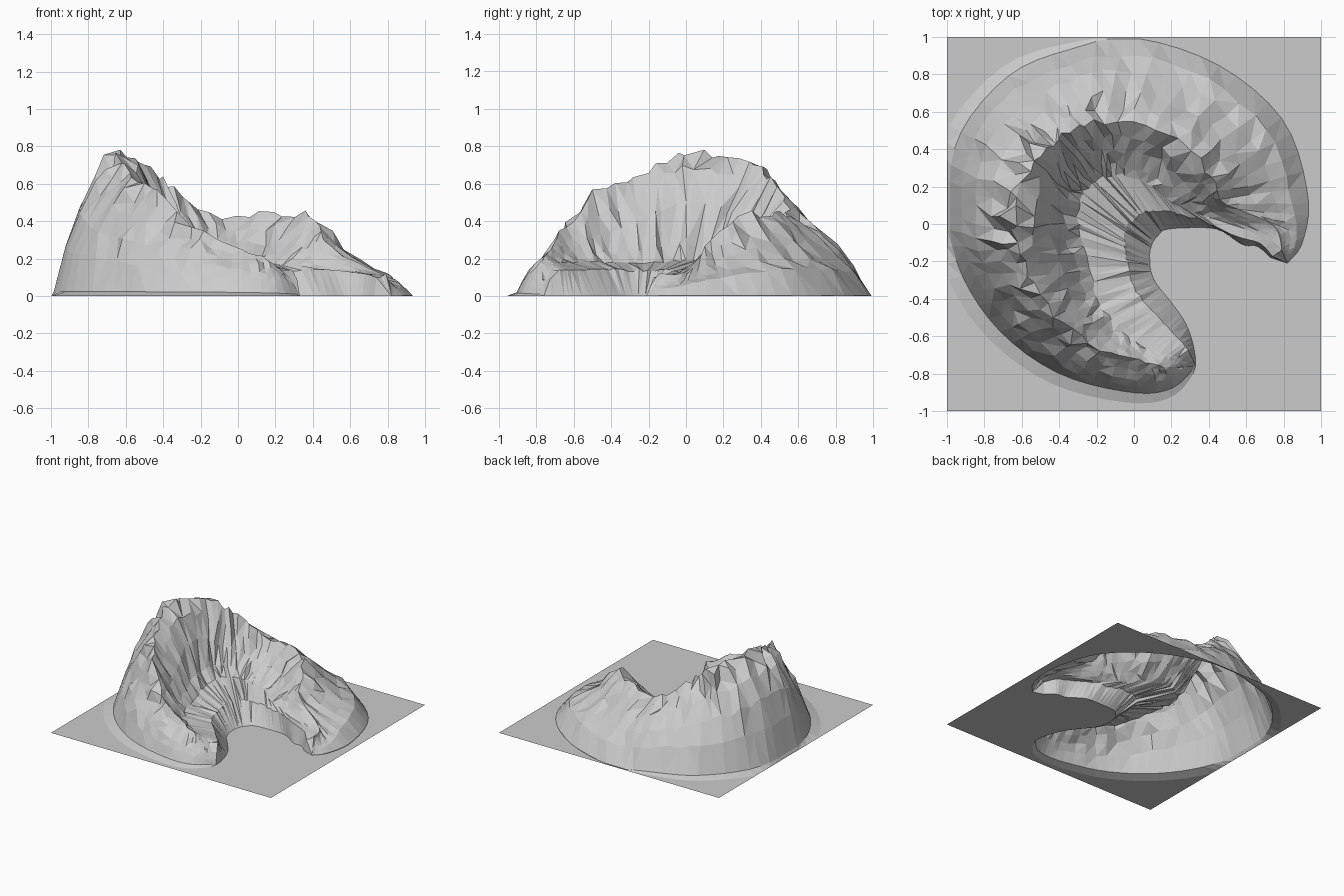
import bpy, bmesh, random, math
from mathutils import Vector

if "Cube" in bpy.data.objects:
    bpy.data.objects.remove(bpy.data.objects["Cube"])

random.seed(11)

# Rails run along the crescent, from the front-left arm tip round to the right arm tip
foot = [(.33, -.76), (.2, -.88), (-.02, -.9), (-.4, -.8), (-.72, -.57), (-.93, -.25),
        (-.995, .1), (-.93, .48), (-.66, .8), (-.32, .94), (0, .995), (.45, .85),
        (.8, .55), (.93, .15), (.9, -.1), (.82, -.21)]
shore = [(.33, -.72), (.31, -.62), (.27, -.52), (.2, -.42), (.12, -.32), (.09, -.25),
         (.085, -.2), (.085, -.15), (.1, -.1), (.13, -.06), (.17, -.03), (.3, -.02),
         (.45, -.03), (.58, -.11), (.66, -.12), (.73, -.18)]
crest = [(.26, -.76, .1), (.15, -.76, .2), (0, -.72, .25), (-.23, -.65, .37),
         (-.44, -.48, .55), (-.57, -.25, .65), (-.64, -.02, .76), (-.57, .28, .74),
         (-.45, .42, .66), (-.33, .51, .56), (-.1, .55, .43), (.17, .49, .44),
         (.4, .28, .43), (.47, .12, .28), (.74, 0, .13), (.79, -.14, .12)]
basin = [(.29, -.74, .09), (.2, -.7, .16), (.05, -.66, .18), (-.08, -.55, .18),
         (-.18, -.42, .18), (-.24, -.25, .18), (-.29, -.05, .19), (-.3, .1, .2),
         (-.25, .2, .2), (-.15, .25, .2), (-.05, .26, .19), (.1, .2, .18),
         (.25, .09, .17), (.43, .03, .14), (.69, -.07, .12), (.76, -.16, .1)]


def sample(rail, t):
    """Point on a smooth curve through the rail, t in 0..1."""
    p = [Vector((*q, 0)[:3]) for q in rail]
    s = t * (len(p) - 1)
    i = min(int(s), len(p) - 2)
    u = s - i
    a, b, c, d = (p[max(0, min(len(p) - 1, i + k))] for k in (-1, 0, 1, 2))
    return .5 * (2 * b + (c - a) * u + (2 * a - 5 * b + 4 * c - d) * u * u
                 + (3 * b - a - 3 * c + d) * u ** 3)


def bump(s, a, b, power=.5):
    """Smooth weight, 1 midway between stations a and b and 0 outside."""
    return math.sin(math.pi * (s - a) / (b - a)) ** power if a < s < b else 0


def rough(p, xy, z, scale):
    r = random.uniform
    return p + Vector((r(-xy, xy), r(-xy, xy), r(-z, z))) * scale


def blend(a, b, f, h):
    """Mix in plan by f and in height by h."""
    p = a.lerp(b, f)
    p.z = a.z + (b.z - a.z) * h
    return p


def make_object(name, bm):
    bmesh.ops.recalc_face_normals(bm, faces=bm.faces)
    if sum(f.normal.z * f.calc_area() for f in bm.faces) < 0:
        bmesh.ops.reverse_faces(bm, faces=bm.faces)
    mesh = bpy.data.meshes.new(name)
    bm.to_mesh(mesh)
    bm.free()
    bpy.context.collection.objects.link(bpy.data.objects.new(name, mesh))


# Outer slope heights at fixed fractions from foot to crest: plain, steep left, benched right
STEPS = (.2, .4, .64, .84)
PLAIN, STEEP, BENCH = (.31, .54, .74, .88), (.33, .62, .82, .95), (.32, .42, .6, .82)

# Craggy crescent mountain, lofted as cross-sections from outer foot to inner shore
N = 64
bm = bmesh.new()
rows = []
for i in range(N + 1):
    t = i / N
    s = t * (len(foot) - 1)
    A, C, E, G = (sample(r, t) for r in (foot, crest, basin, shore))
    for p in (A, G):
        p.x, p.y, p.z = max(-.985, p.x), min(.99, p.y), 0
    size = min(1, C.z / .45) ** 1.8
    left, right = bump(s, 4.5, 8, 1), bump(s, 10.3, 15)
    skirt = bump(s, 0, 9.5)
    edge = A * (1 + .08 * skirt)                     # shallow skirt round the foot
    edge.x, edge.y = max(-.998, edge.x), max(-.998, min(.998, edge.y))
    A.z = .02 * skirt + .004
    gully = (.04 if i % 2 else -.02) * random.uniform(.2, 1.2)
    row = [edge, A]
    for k, f in enumerate(STEPS):
        h = PLAIN[k] + left * (STEEP[k] - PLAIN[k]) + right * (BENCH[k] - PLAIN[k])
        row.append(rough(blend(A, C, f, h - gully * k * .5),
                         .012 + .004 * k, .01 + .005 * k, size))
    row.append(rough(C, .02, .025, size))
    for f, h in ((.28, .3 - .18 * left + gully), (.55, .6 - .14 * left), (.8, .86)):
        row.append(rough(blend(C, E, f, h), .018, .018, size))
    row.append(rough(E, .012, .01, size))
    lip = G.lerp(E, .35)
    lip.z = min(.14, E.z)
    row += [rough(lip, .008, .01, size), G]
    rows.append([bm.verts.new(p) for p in row])
for a, b in zip(rows, rows[1:]):
    for k in range(len(a) - 1):
        bm.faces.new((a[k], a[k + 1], b[k + 1], b[k]))
for end in (rows[0], rows[-1]):          # blunt arm tips
    for k in range(1, len(end) - 1):
        bm.faces.new((end[0], end[k], end[k + 1]))
outline = [r[0].co.copy() for r in rows] + [r[-1].co.copy() for r in reversed(rows)]
bmesh.ops.triangulate(bm, faces=bm.faces)
make_object("mountain", bm)

# Flat square ground with the mountain's footprint left open
bm = bmesh.new()
square = [Vector(p) for p in ((-1, -1, 0), (1, -1, 0), (1, 1, 0), (-1, 1, 0))]
for loop in (square, outline):
    vs = [bm.verts.new(p) for p in loop]
    for a, b in zip(vs, vs[1:] + vs[:1]):
        bm.edges.new((a, b))
bmesh.ops.triangle_fill(bm, edges=bm.edges[:], use_beauty=True, normal=(0, 0, 1))
make_object("ground", bm)
